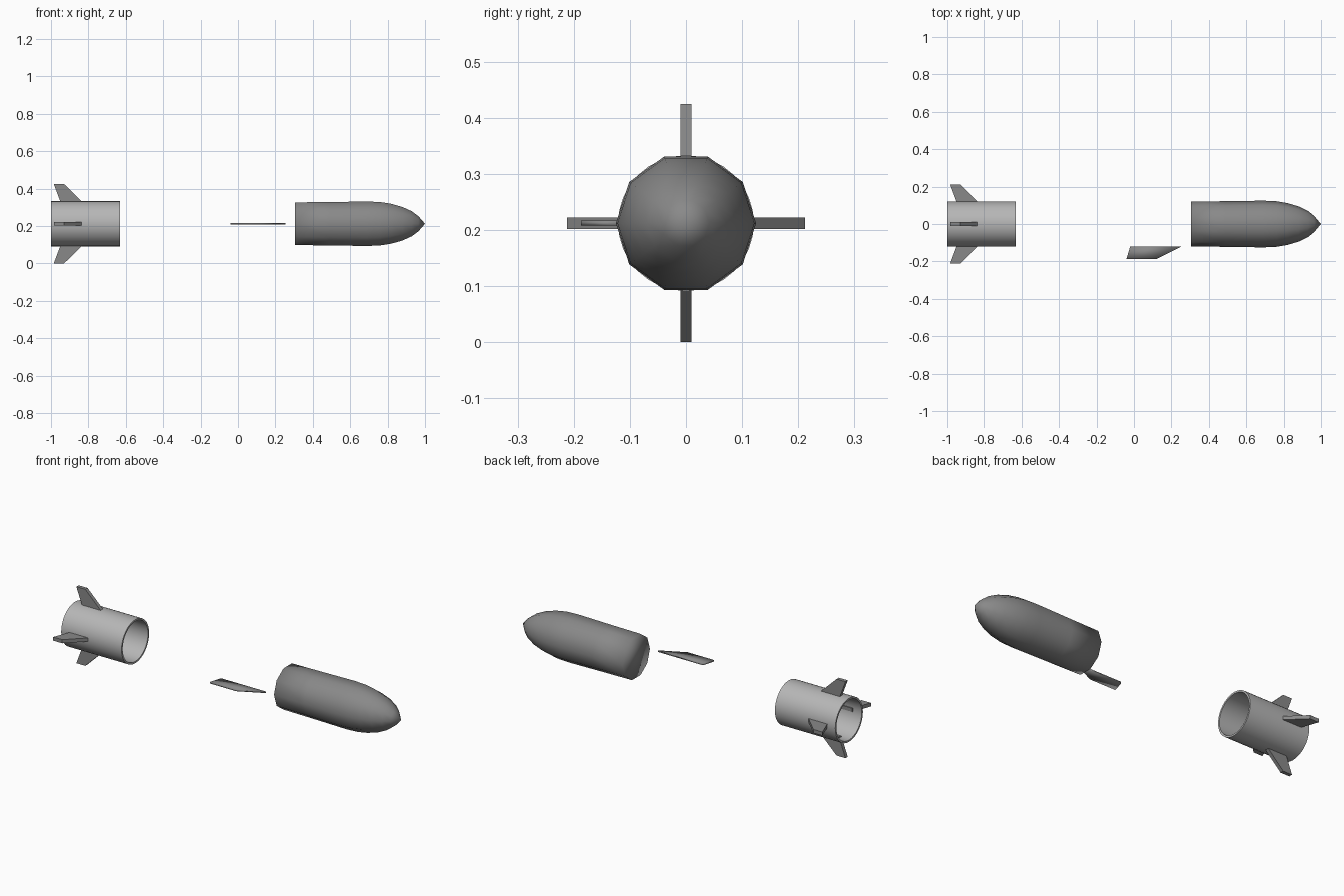
import bpy, bmesh, math
from mathutils import Matrix

if "Cube" in bpy.data.objects:
    bpy.data.objects.remove(bpy.data.objects["Cube"])

AXIS_Z = 0.212


def material(name, grey):
    mat = bpy.data.materials.new(name)
    mat.use_nodes = True
    colour = (grey, grey, grey, 1)
    mat.diffuse_color = colour
    mat.node_tree.nodes["Principled BSDF"].inputs["Base Color"].default_value = colour
    return mat


light_grey = material("light grey", 0.47)
dark_grey = material("dark grey", 0.25)


def finish(bm, name, mat, smooth):
    bmesh.ops.recalc_face_normals(bm, faces=bm.faces)
    mesh = bpy.data.meshes.new(name)
    bm.to_mesh(mesh)
    bm.free()
    mesh.materials.append(mat)
    for poly in mesh.polygons:
        poly.use_smooth = smooth
    obj = bpy.data.objects.new(name, mesh)
    obj.location.z = AXIS_Z
    bpy.context.collection.objects.link(obj)
    return obj


def ring(bm, x, radius, sides):
    angles = [math.tau * i / sides for i in range(sides)]
    return [bm.verts.new((x, radius * math.cos(a), radius * math.sin(a))) for a in angles]


def bridge(bm, first, second):
    n = len(first)
    for i in range(n):
        j = (i + 1) % n
        bm.faces.new((first[i], first[j], second[j], second[i]))


def plate(name, outline, thickness, mat, smooth=False):
    # flat outline in x and y, extruded along z
    bm = bmesh.new()
    low = [bm.verts.new((x, y, -thickness / 2)) for x, y in outline]
    high = [bm.verts.new((x, y, thickness / 2)) for x, y in outline]
    bm.faces.new(low)
    bm.faces.new(high)
    bridge(bm, low, high)
    return finish(bm, name, mat, smooth)


# Ten-sided nose body with a closed base and a pointed tip
bm = bmesh.new()
profile = [(0.305, 0.12), (0.49, 0.122), (0.69, 0.125), (0.76, 0.122),
           (0.82, 0.112), (0.88, 0.094), (0.93, 0.07), (0.965, 0.042)]
rings = [ring(bm, x, r, 10) for x, r in profile]
for a, b in zip(rings, rings[1:]):
    bridge(bm, a, b)
bm.faces.new(rings[0])
tip = bm.verts.new((1, 0, 0))
for i in range(10):
    bm.faces.new((rings[-1][i], rings[-1][(i + 1) % 10], tip))
finish(bm, "nose_body", dark_grey, True)

# Open tail tube with a thin wall
bm = bmesh.new()
wall = [(-1, 0.121), (-0.63, 0.121), (-0.63, 0.111), (-1, 0.111)]
rings = [ring(bm, x, r, 32) for x, r in wall]
for i in range(4):
    bridge(bm, rings[i], rings[(i + 1) % 4])
tube = finish(bm, "tail_tube", light_grey, True)
bpy.context.view_layer.objects.active = tube
tube.select_set(True)
bpy.ops.object.shade_smooth_by_angle(angle=math.radians(35))

# Four swept tail fins whose roots pass through the tube wall
fin = [(-0.945, 0.105), (-0.82, 0.105), (-0.93, 0.212), (-0.985, 0.212)]
for i, side in enumerate(("left", "upper", "right", "lower")):
    obj = plate(side + "_tail_fin", fin, 0.02, dark_grey)
    obj.data.transform(Matrix.Rotation(i * math.pi / 2, 4, "X"))

# Loose side fin between the two body sections
plate("side_fin", [(-0.02, -0.12), (0.255, -0.12), (0.12, -0.187), (-0.04, -0.187)],
      0.009, dark_grey, True)
